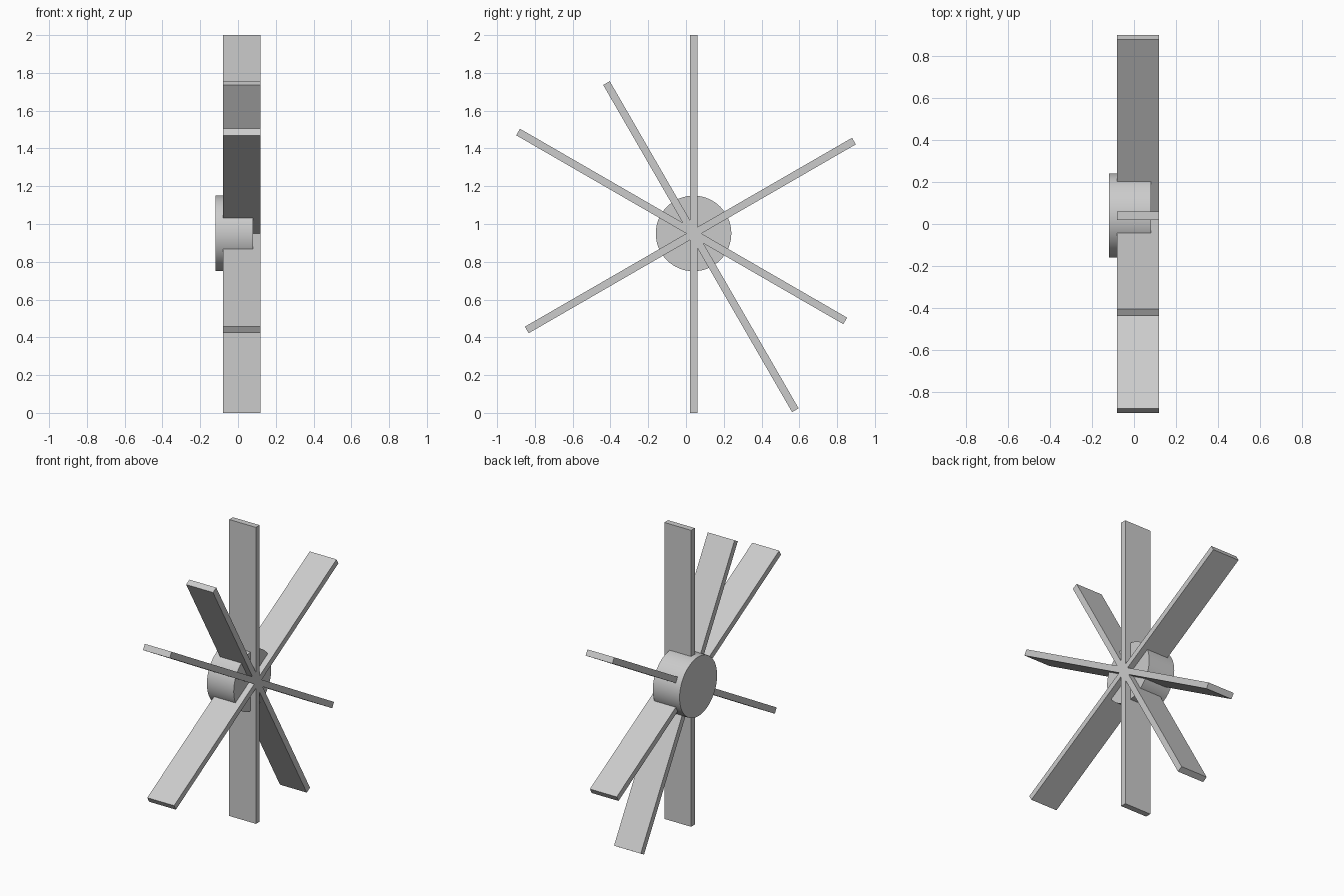
import bpy
from math import radians, pi

cube = bpy.data.objects.get("Cube")
if cube:
    bpy.data.objects.remove(cube, do_unlink=True)

# Single plain grey
grey = bpy.data.materials.new("plain_grey")
grey.use_nodes = True
colour = (0.6, 0.6, 0.6, 1)
grey.diffuse_color = colour
grey.node_tree.nodes["Principled BSDF"].inputs["Base Color"].default_value = colour

LENGTH, WIDTH, THICK = 2.0, 0.2, 0.04


def add_blade(name, y, z, tilt):
    """Flat bar, upright before being turned about the x axis."""
    bpy.ops.mesh.primitive_cube_add(size=1)
    blade = bpy.context.object
    blade.name = name
    blade.scale = (WIDTH, THICK, LENGTH)
    bpy.ops.object.transform_apply(location=False, rotation=False, scale=True)
    blade.location = (0.02, y, z)
    blade.rotation_euler.x = radians(tilt)
    blade.data.materials.append(grey)


# Blades cross at the hub, each slid a little along its own length
add_blade("upright_blade", 0.04, 1.0, 0)
add_blade("steep_blade", 0.079, 0.88, 30)
add_blade("falling_blade", -0.023, 0.987, 60)
add_blade("rising_blade", 0.023, 0.939, -60)

# Hub drum
bpy.ops.mesh.primitive_cylinder_add(vertices=64, radius=0.2, depth=0.2,
                                    location=(-0.02, 0.04, 0.95),
                                    rotation=(0, pi / 2, 0))
hub = bpy.context.object
hub.name = "hub"
hub.data.materials.append(grey)
bpy.ops.object.shade_smooth_by_angle(angle=radians(30))
